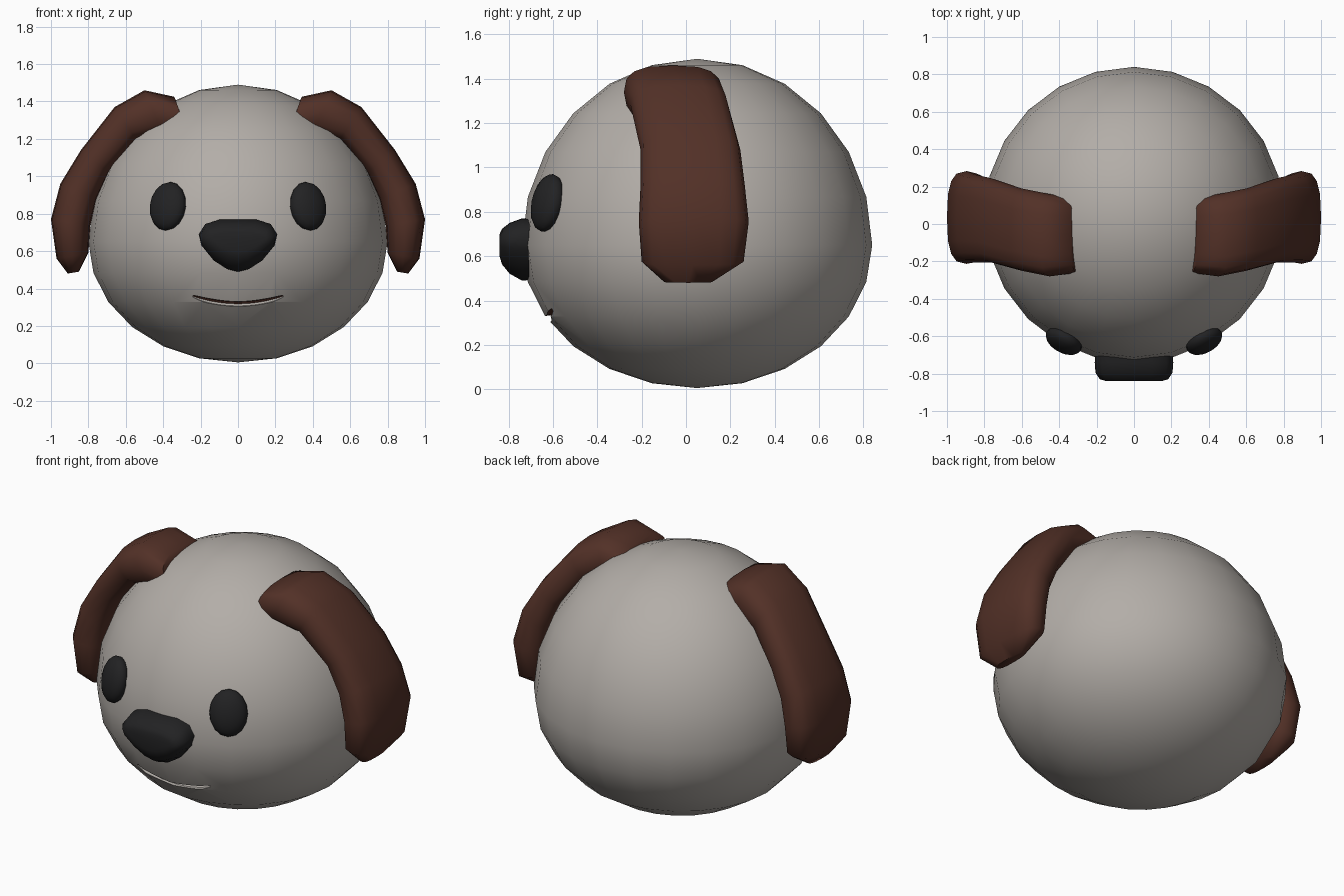
import bpy, bmesh
from math import sin, cos, pi, sqrt, radians, copysign
from mathutils import Vector

if "Cube" in bpy.data.objects:
    bpy.data.objects.remove(bpy.data.objects["Cube"], do_unlink=True)


def material(name, rgb):
    m = bpy.data.materials.new(name)
    m.use_nodes = True
    m.diffuse_color = (*rgb, 1)
    m.node_tree.nodes["Principled BSDF"].inputs["Base Color"].default_value = (*rgb, 1)
    return m


FUR = material("warm grey fur", (0.45, 0.42, 0.39))
BROWN = material("dark brown", (0.085, 0.03, 0.02))
BLACK = material("soft black", (0.016, 0.016, 0.017))


def finish(bm, name, mat):
    bmesh.ops.recalc_face_normals(bm, faces=bm.faces)
    me = bpy.data.meshes.new(name)
    bm.to_mesh(me)
    bm.free()
    me.materials.append(mat)
    ob = bpy.data.objects.new(name, me)
    bpy.context.collection.objects.link(ob)
    return ob


def activate(ob):
    bpy.ops.object.select_all(action='DESELECT')
    ob.select_set(True)
    bpy.context.view_layer.objects.active = ob


def smooth(ob, degrees):
    activate(ob)
    bpy.ops.object.shade_smooth_by_angle(angle=radians(degrees))


def loft(rings, name, mat):
    """Skin a list of equal closed rings and cap both ends."""
    bm = bmesh.new()
    loops = [[bm.verts.new(p) for p in ring] for ring in rings]
    n = len(loops[0])
    for a, b in zip(loops, loops[1:]):
        for i in range(n):
            j = (i + 1) % n
            bm.faces.new((a[i], a[j], b[j], b[i]))
    bm.faces.new(loops[0])
    bm.faces.new(loops[-1])
    return finish(bm, name, mat)


# Head: egg-like ball, fuller below than above
RX, RY, CY, CZ, UP, DOWN = 0.8, 0.79, 0.05, 0.65, 0.84, 0.645


def head_front(x, z):
    h = (z - CZ) / (UP if z > CZ else DOWN)
    return CY - RY * sqrt(1 - h * h - (x / RX) ** 2)


bm = bmesh.new()
bmesh.ops.create_uvsphere(bm, u_segments=24, v_segments=12, radius=1)
for v in bm.verts:
    x, y, z = v.co
    v.co = (x * RX, CY + y * RY, CZ + z * (UP if z > 0 else DOWN))
head = finish(bm, "head", FUR)

# Mouth: smiling groove cut into the head
rings = []
for k in range(13):
    t = k / 6 - 1
    x, z = 0.24 * t, 0.318 + 0.04 * t * t
    r = 0.019 * (1 - 0.6 * t ** 6)
    y = head_front(x, z) + 0.01
    rings.append([(x, y + 1.6 * r * cos(a), z + 0.8 * r * sin(a))
                  for a in (i * pi / 4 for i in range(8))])
cutter = loft(rings, "mouth_cutter", BROWN)
cutter.hide_render = True
cut = head.modifiers.new("mouth", 'BOOLEAN')
cut.operation = 'DIFFERENCE'
cut.solver = 'EXACT'
cut.material_mode = 'TRANSFER'
cut.object = cutter
activate(head)
bpy.ops.object.modifier_apply(modifier=cut.name)
bpy.data.objects.remove(cutter, do_unlink=True)

# The lower wall of the groove stays fur coloured
for p in head.data.polygons:
    if p.material_index and p.normal.z > 0.5:
        p.material_index = 0
smooth(head, 30)

# Nose: rounded triangle tapering forward
half = [(0, .77), (.1, .768), (.175, .745), (.21, .69), (.195, .63),
        (.13, .55), (.06, .505), (0, .49)]
outline = half + [(-x, z) for x, z in half[-2:0:-1]]
NZ = 0.66
nose_rings = [[(x * sx, y, NZ + (z - NZ) * sz) for x, z in outline]
              for y, sx, sz in ((-.6, .95, .95), (-.74, 1, 1), (-.795, .98, .82),
                                (-.83, .87, .57), (-.84, .7, .37))]
smooth(loft(nose_rings, "nose", BLACK), 50)

# Ears: outer x, z, inner x, z, centre y, half width
EAR = [(.34, 1.425, .26, 1.2, -.06, .20),
       (.50, 1.46, .40, 1.22, -.06, .22),
       (.66, 1.37, .54, 1.19, -.03, .22),
       (.84, 1.14, .69, 1.02, .02, .225),
       (.95, .96, .755, .88, .03, .235),
       (1.0, .77, .79, .74, .035, .248),
       (.97, .56, .80, .59, .03, .23),
       (.91, .48, .85, .49, .01, .11)]


def soft(v):
    return copysign(abs(v) ** 0.7, v)


for side, label in ((1, "left"), (-1, "right")):
    rings = []
    for ox, oz, ix, iz, yc, hw in EAR:
        ring = []
        for i in range(16):
            a = i * pi / 8
            f = 0.5 + 0.5 * soft(cos(a))
            ring.append((side * (ix + (ox - ix) * f), yc + hw * soft(sin(a)),
                         iz + (oz - iz) * f))
        rings.append(ring)
    smooth(loft(rings, label + "_ear", BROWN), 60)

    # Eyes: flattened ovals lying on the face
    ex, ez = 0.375, 0.84
    ey = head_front(ex, ez)
    normal = Vector((side * ex / RX ** 2, (ey - CY) / RY ** 2, (ez - CZ) / UP ** 2))
    bm = bmesh.new()
    bmesh.ops.create_uvsphere(bm, u_segments=16, v_segments=10, radius=1)
    for v in bm.verts:
        v.co = (v.co.x * 0.105, v.co.y * 0.133, v.co.z * 0.06)
    eye = finish(bm, label + "_eye", BLACK)
    eye.location = (side * ex, ey, ez)
    eye.rotation_euler = normal.to_track_quat('Z', 'Y').to_euler()
    smooth(eye, 60)
